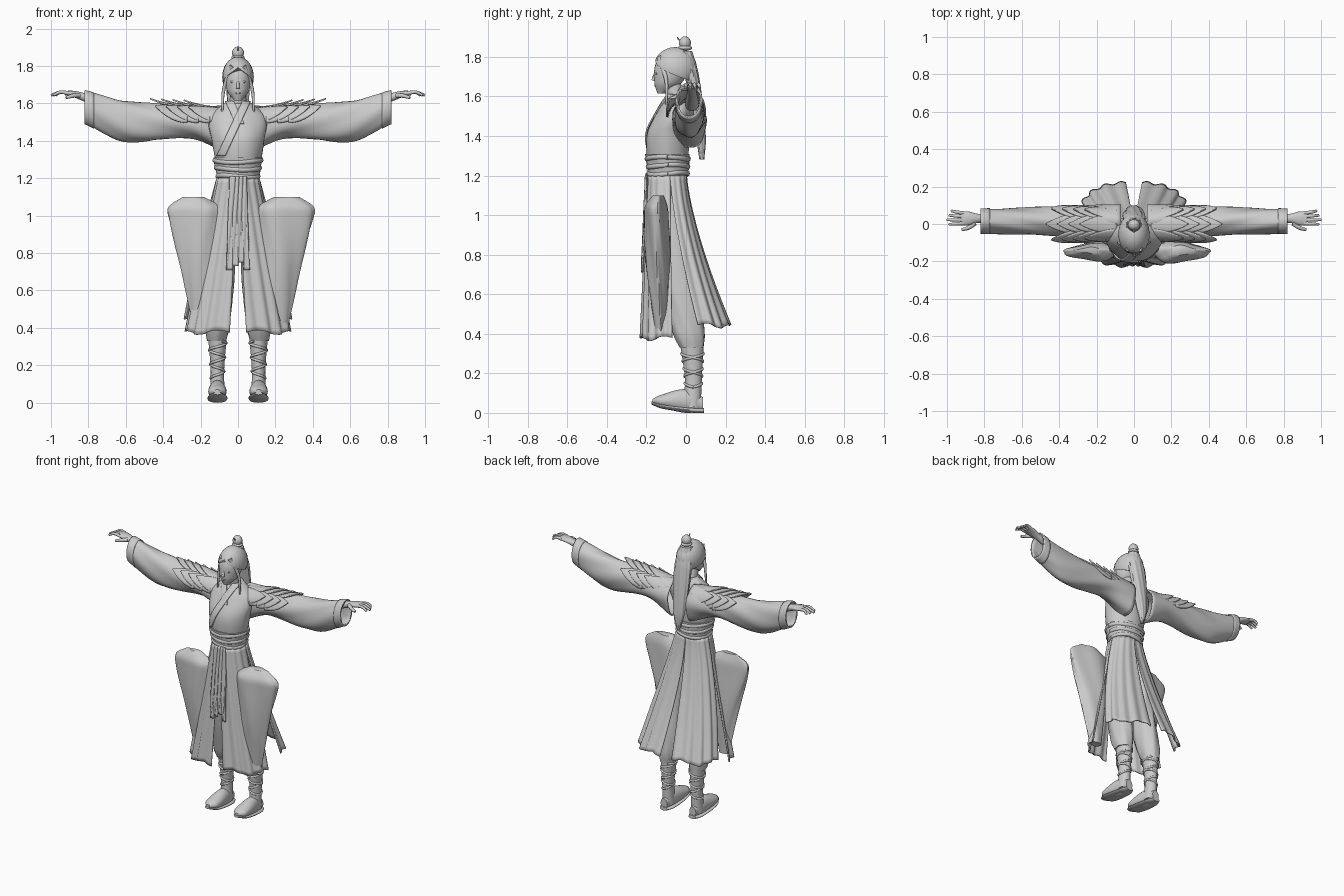
import bpy, bmesh, math
from math import sin, cos, pi, tau
from mathutils import Vector

cube = bpy.data.objects.get("Cube")
if cube:
    bpy.data.objects.remove(cube, do_unlink=True)

grey = (.6, .6, .6, 1)
clay = bpy.data.materials.new("plain_grey")
clay.use_nodes = True
clay.diffuse_color = grey
clay.node_tree.nodes["Principled BSDF"].inputs["Base Color"].default_value = grey
made = []


def mix(start, end, amount):
    return start + (end - start) * amount


# Smooth interpolation through rows whose first entry is the position
def section(rows, position):
    last = len(rows) - 1
    i = 0
    while i < last - 1 and position > rows[i + 1][0]:
        i += 1
    low, high = rows[i], rows[i + 1]
    length = high[0] - low[0]
    s = min(max((position - low[0]) / length, 0), 1)

    def bend(k, column):
        before, after = rows[max(k - 1, 0)], rows[min(k + 1, last)]
        slope = (after[column] - before[column]) / (after[0] - before[0])
        return slope * length - (high[column] - low[column])

    return [mix(low[c], high[c], s)
            + s * (1 - s) * ((1 - s) * bend(i, c) - s * bend(i + 1, c))
            for c in range(1, len(low))]


# Surface from a function of u (around or across) and v (along)
def surface(name, point, across=32, along=32, closed=True, caps=True, mirror=False, cloth=False):
    bm = bmesh.new()
    columns = across if closed else across + 1
    grid = [[bm.verts.new(point(i / across, j / along)) for i in range(columns)]
            for j in range(along + 1)]
    for lower, upper in zip(grid, grid[1:]):
        for i in range(across):
            k = (i + 1) % columns
            bm.faces.new((lower[i], lower[k], upper[k], upper[i]))
    if closed and caps:
        bm.faces.new(grid[0])
        bm.faces.new(grid[-1])
    bmesh.ops.recalc_face_normals(bm, faces=bm.faces)
    mesh = bpy.data.meshes.new(name)
    bm.to_mesh(mesh)
    bm.free()
    mesh.materials.append(clay)
    part = bpy.data.objects.new(name, mesh)
    bpy.context.collection.objects.link(part)
    if cloth:
        solid = part.modifiers.new("thickness", 'SOLIDIFY')
        solid.thickness, solid.offset = .008, 0
    if mirror:
        part.modifiers.new("mirror", 'MIRROR').use_mirror_merge = False
    made.append(part)


# Elliptical loft; rows are (position, centre, first radius, second radius)
def loft(name, rows, axis='Z', side=0, lean=0, start=None, end=None, swell=0,
         fold=0, folds=7, twist=1, pinch=0, **options):
    first = start or rows[0][0]
    final = end or rows[-1][0]

    def point(u, v):
        t, angle = mix(first, final, v), tau * u
        centre, wide, deep = section(rows, t)
        ripple = 1 + fold * sin(folds * angle + twist * tau * v)
        p = side + lean * v + (wide + swell) * ripple * cos(angle)
        q = centre + (deep + swell) * ripple * sin(angle) * (1 - pinch * cos(angle))
        return {'X': (t, p, q), 'Y': (p, t, q), 'Z': (p, q, t)}[axis]

    surface(name, point, **options)


# Round tube through points, tapering towards its end
def tube(name, points, radius, tip, along=12, **options):
    rows = [(i, *p) for i, p in enumerate(points)]
    steps = list(zip(points, points[1:]))
    travel = [sum(abs(b[k] - a[k]) for a, b in steps) for k in range(3)]
    reference = Vector([float(k == travel.index(min(travel))) for k in range(3)])

    def point(u, v):
        t, small = v * len(steps), .1
        ahead = Vector(section(rows, min(t + small, len(steps))))
        direction = ahead - Vector(section(rows, max(t - small, 0)))
        right = direction.cross(reference).normalized()
        up = right.cross(direction).normalized()
        spoke = right * cos(tau * u) + up * sin(tau * u)
        return Vector(section(rows, t)) + spoke * mix(radius, tip, v)

    surface(name, point, across=10, along=along, **options)


def ball(name, centre, radii, **options):
    def point(u, v):
        polar = mix(.05, pi - .05, v)
        unit = (sin(polar) * cos(tau * u), sin(polar) * sin(tau * u), cos(polar))
        return [c + r * n for c, r, n in zip(centre, radii, unit)]

    surface(name, point, across=20, along=14, **options)


# Torso and neck
torso = [(1.2, -.09, .105, .095), (1.4, -.09, .14, .11), (1.53, -.05, .15, .09), (1.61, -.04, .06, .05)]
loft("torso", torso, fold=.012)
loft("neck", [(1.55, -.04, .05, .05), (1.68, -.07, .04, .04)])


# Crossed collar lapels lying on the chest
def lapel(name, top, bottom, lift):
    def point(u, v):
        x = mix(top[0], bottom[0], v) + (u - .5) * .045
        z = mix(top[1], bottom[1], v)
        centre, wide, deep = section(torso, z)
        return x, centre - deep * math.sqrt(max(1 - (x / wide) ** 2, .05)) - lift, z

    surface(name, point, across=6, closed=False, cloth=True)


lapel("inner_lapel", (-.045, 1.61), (.01, 1.49), .002)
lapel("outer_lapel", (.045, 1.61), (-.09, 1.32), .006)

# Belt, cords and knot
loft("belt", torso, end=1.31, swell=.007, fold=.01)
for level in range(3):
    path = []
    for step in range(17):
        angle = step * pi / 8
        z = 1.21 + .04 * level + .006 * sin(2 * angle + level)
        centre, wide, deep = section(torso, z)
        path.append((wide * cos(angle), centre + deep * sin(angle), z))
    tube("belt_cord", path, .014, .014, along=64)

# Head and face
loft("head", [(1.615, -.125, .02, .02), (1.67, -.09, .06, .07), (1.76, -.07, .07, .085), (1.83, -.06, .04, .05)])
tube("nose", [(0, -.155, 1.72), (0, -.166, 1.68)], .006, .01)
ball("lips", (0, -.152, 1.655), (.016, .008, .006))
ball("eye", (.028, -.15, 1.715), (.014, .006, .006), mirror=True)


# Hair with a raised hairline, long tail, locks and topknot
def hair(u, v):
    angle = tau * u
    hairline = 1.05 + 1.15 * math.sqrt(max(.5 + .5 * sin(angle), 0))
    polar = mix(.03, hairline, v)
    reach = sin(polar) * (1 + .012 * sin(24 * angle))
    return .08 * reach * cos(angle), -.055 + .106 * reach * sin(angle), 1.74 + .105 * cos(polar)


surface("hair_cap", hair, across=64, cloth=True)
tube("side_lock", [(.03, -.135, 1.8), (.075, -.1, 1.68), (.085, -.1, 1.55)], .014, .005, mirror=True)
loft("long_hair", [(1.28, .08, .008, .012), (1.4, .075, .04, .025), (1.7, .03, .06, .035), (1.83, -.01, .04, .04)],
     fold=.05, folds=10, across=50)
ball("topknot", (0, -.005, 1.87), (.032, .03, .034))
ball("topknot_band", (0, -.005, 1.845), (.036, .036, .014))
tube("hairpin", [(0, .01, 1.89), (0, -.03, 1.885), (0, -.045, 1.9)], .006, .003)

# Wide sleeves with turned cuffs
sleeve = [(.07, 1.46, .085, .12), (.25, 1.5, .08, .082), (.6, 1.505, .068, .105), (.82, 1.58, .06, .083)]
loft("sleeve", sleeve, 'X', side=.015, fold=.04, folds=5, twist=2, caps=False, mirror=True, cloth=True)
loft("cuff", sleeve, 'X', side=.015, start=.77, swell=.004, along=4, caps=False, mirror=True, cloth=True)

# Layered pointed shoulder plates
for layer in range(4):
    for middle in (-.9, 0, .9):
        def plate(u, v):
            angle = middle + .62 * (2 * u - 1) * (1 - .97 * v * v)
            reach = .09 * (1 + .1 * v * v + .03 * layer)
            x = .09 + .06 * layer + (.2 - .03 * abs(middle)) * v
            return x, -reach * sin(angle), 1.49 + reach * cos(angle) + .028 * v * v

        surface("shoulder_plate", plate, across=8, along=10, closed=False, mirror=True, cloth=True)

# Arms, hands and fingers
loft("hand", [(.6, 1.56, .035, .035), (.83, 1.635, .024, .022), (.88, 1.65, .036, .017), (.925, 1.655, .038, .012)],
     'X', side=.03, mirror=True)
for finger in range(4):
    root, spread = .004 + .018 * finger, .006 * (finger - 1)
    reach = 1 - .012 * abs(finger - 1)
    tube("finger", [(.91, root, 1.655), (.95, root + spread / 2, 1.66), (reach, root + spread, 1.643)],
         .011, .007, mirror=True)
tube("thumb", [(.85, .005, 1.643), (.885, -.02, 1.64), (.92, -.03, 1.63)], .014, .008, mirror=True)


# Flaring split skirt, one quarter panel at a time
def skirt_panel(name, hem, width, middle, edge, waist, flare):
    def point(u, v):
        angle, drop = u * pi / 2, (1 - v) ** flare
        ripple = 1 + .04 * (1 - v / 2) * sin(26 * u + 2 * v)
        inner = .045 * drop
        outer = mix(width, .11, v) + .02 * sin(pi * v) * (flare - 1)
        side_y = mix(-.08, edge, drop)
        middle_y = mix(waist, middle, drop)
        return (mix(inner, outer, sin(angle) * ripple),
                mix(side_y, middle_y, cos(angle) ** .8 * ripple),
                mix(hem, 1.2, v) + .012 * (1 - v) * sin(9 * u))

    surface(name, point, across=40, closed=False, mirror=True, cloth=True)


skirt_panel("front_panel", hem=.375, width=.275, middle=-.225, edge=-.07, waist=-.19, flare=1)
skirt_panel("back_panel", hem=.44, width=.28, middle=.22, edge=.06, waist=0, flare=1.4)

# Billowing side cloths, thin at the outer edge and a little wider on the left
billow = [(.4, -.13, .04, .02), (.72, -.14, .09, .05), (1, -.15, .15, .05), (1.05, -.15, .14, .045), (1.1, -.14, .06, .02)]
for name, way, swell in (("left_side_cloth", 1, .005), ("right_side_cloth", -.92, -.005)):
    loft(name, billow, side=.22 * way, lean=.04 * way, swell=swell, pinch=.4 * way,
         fold=.06, folds=5, twist=way, along=48)

# Sash ends hanging at the front
for strip in range(4):
    def sash(u, v):
        x = .028 * (strip - 1.5) * mix(.7, 1.1, v) + (u - .5) * .03
        wave = .004 * sin(tau * (u + v))
        return x, mix(-.2, -.22, v) + wave, mix(1.21, .71 + .02 * (strip % 3), v)

    surface("sash_end", sash, across=6, closed=False, cloth=True)

# Trousers
loft("trouser_leg", [(.33, .03, .05, .06), (.4, .015, .065, .08), (.75, -.05, .07, .1), (1.18, -.09, .05, .08)],
     side=.115, lean=-.06, fold=.03, twist=2, mirror=True)

# Boots with upturned toes and crossed bindings
shaft = [(.03, .03, .04, .045), (.17, .037, .036, .043), (.35, .03, .05, .06)]
loft("boot_shaft", shaft, side=.11, mirror=True)
loft("boot_foot", [(-.17, .06, .015, .01), (-.13, .06, .046, .03), (0, .06, .043, .06), (.085, .045, .025, .035)],
     'Y', side=.11, mirror=True)
loft("boot_sole", [(-.175, .05, .02, .008), (-.12, .033, .05, .012), (.04, .013, .048, .013), (.09, .012, .028, .012)],
     'Y', side=.11, mirror=True)
for turn in (-1, 1):
    path = []
    for step in range(33):
        z, angle = mix(.13, .33, step / 32), turn * step * pi / 6
        centre, wide, deep = section(shaft, z)
        path.append((.11 + wide * cos(angle), centre + deep * sin(angle), z))
    tube("boot_binding", path, .007, .007, along=96, mirror=True)

# Smooth shading with crisp edges
bpy.ops.object.select_all(action='DESELECT')
for part in made:
    part.select_set(True)
bpy.context.view_layer.objects.active = made[0]
bpy.ops.object.shade_smooth_by_angle(angle=math.radians(50))
